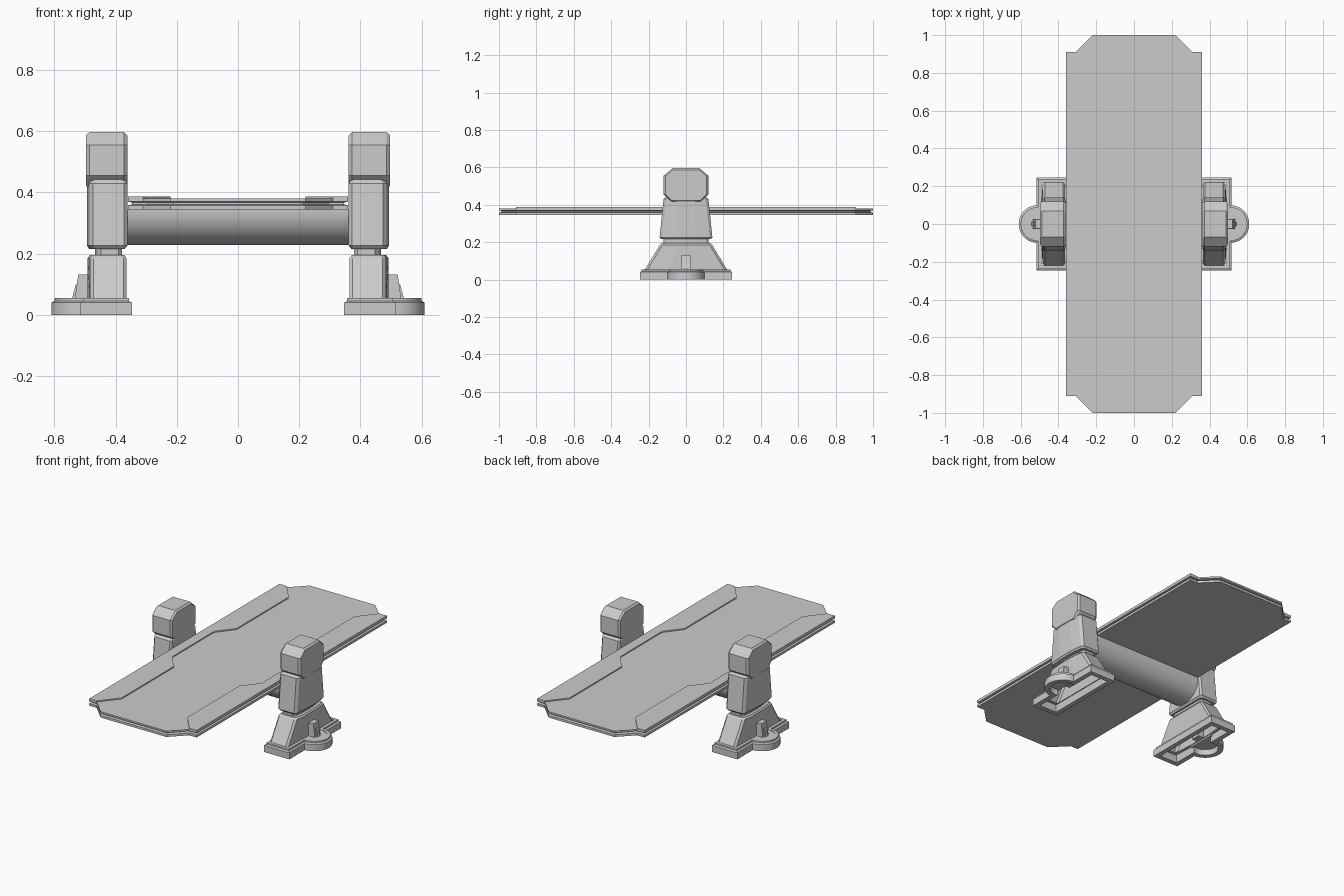
import bpy, bmesh, math

if "Cube" in bpy.data.objects:
    bpy.data.objects.remove(bpy.data.objects["Cube"])


def loft(name, rings, cap=True, closed=False, mirror=False):
    """Skin a list of equal-length 3D rings."""
    bm = bmesh.new()
    rv = [[bm.verts.new(p) for p in r] for r in rings]
    n = len(rv[0])
    pairs = list(zip(rv, rv[1:]))
    if closed:
        pairs.append((rv[-1], rv[0]))
    for a, b in pairs:
        for i in range(n):
            j = (i + 1) % n
            bm.faces.new((a[i], a[j], b[j], b[i]))
    if cap and not closed:
        bm.faces.new(rv[0][::-1])
        bm.faces.new(rv[-1])
    bmesh.ops.recalc_face_normals(bm, faces=bm.faces)
    me = bpy.data.meshes.new(name)
    bm.to_mesh(me)
    bm.free()
    ob = bpy.data.objects.new(name, me)
    bpy.context.collection.objects.link(ob)
    if mirror:
        ob.modifiers.new("Mirror", 'MIRROR')
    return ob


def flat(pts, z):
    return [(x, y, z) for x, y in pts]


def smooth(ob, angle=35):
    bpy.context.view_layer.objects.active = ob
    ob.select_set(True)
    bpy.ops.object.shade_smooth_by_angle(angle=math.radians(angle))
    ob.select_set(False)


# Deck outline with notched, chamfered corners, shrunk by d
def deck_outline(d=0.0):
    q = [(0.36 - d, 0.91 - d), (0.31 - d, 0.91 - d), (0.22 - d / 2, 1 - d)]
    top = q + [(-x, y) for x, y in q[::-1]]
    return top + [(-x, -y) for x, y in top]


# Deck: two plates around a recessed core
lo, mid = deck_outline(), deck_outline(0.014)
loft("deck_slab", [flat(lo, 0.344), flat(lo, 0.358), flat(mid, 0.361),
                   flat(mid, 0.367), flat(lo, 0.370), flat(lo, 0.380)])

# Raised rims along both long edges of the deck
rim = [(0.36, 0.91), (0.31, 0.91), (0.22, 0.80), (0.22, 0.30), (0.30, 0.20)]
rim = rim + [(x, -y) for x, y in rim[::-1]]
loft("deck_rim", [flat(rim, 0.379), flat(rim, 0.387)], mirror=True)

# Half-round cross beam under the deck
R = 0.117
arc = [(R * math.cos(a), 0.345 - R * math.sin(a))
       for a in (math.pi * i / 32 for i in range(33))]
beam = loft("cross_beam", [[(x, y, z) for y, z in arc] for x in (-0.37, 0.37)])
smooth(beam)


# Plan section of a post: flat inside, faceted outside
def plan(x0, x1, hy, z):
    m = hy * 0.36
    h = [(x0, -hy + 0.01), (x0 + 0.01, -hy), (x1 - 0.02, -hy),
         (x1 - 0.008, -hy + 0.014), (x1, -m)]
    return flat(h + [(x, -y) for x, y in h[::-1]], z)


# Hollow sloped foot, then neck and upper body of the post
loft("lower_leg", [plan(0.38, 0.475, 0.11, 0.175), plan(0.38, 0.475, 0.20, 0.045),
                   plan(0.365, 0.492, 0.225, 0.045), plan(0.365, 0.492, 0.14, 0.185),
                   plan(0.372, 0.485, 0.13, 0.195)], mirror=True)
loft("lower_neck", [plan(0.38, 0.468, 0.12, 0.185), plan(0.38, 0.468, 0.12, 0.225)],
     mirror=True)
loft("post_body", [plan(0.37, 0.487, 0.132, 0.216), plan(0.362, 0.494, 0.141, 0.226),
                   plan(0.362, 0.494, 0.120, 0.43), plan(0.37, 0.487, 0.108, 0.442)],
     mirror=True)
loft("upper_neck", [plan(0.375, 0.48, 0.095, 0.43), plan(0.375, 0.48, 0.095, 0.46)],
     mirror=True)


# Octagonal head with bevelled rims
def head_ring(x, d):
    h = [(0.07, 0.597 - d), (0.119 - d, 0.555), (0.119 - d, 0.455), (0.075, 0.412 + d)]
    return [(x, y, z) for y, z in h + [(-y, z) for y, z in h[::-1]]]


loft("post_head", [head_ring(0.362, 0.01), head_ring(0.372, 0),
                   head_ring(0.486, 0), head_ring(0.497, 0.01)], mirror=True)


# Base outline: rectangle with a round lobe on the outer side
def lobe(d):
    r = 0.1 - d
    a0 = math.acos((0.007 - d) / r)
    return [(0.51 + r * math.cos(a), r * math.sin(a))
            for a in (-a0 + 2 * a0 * i / 24 for i in range(25))]


def base_outline(d):
    return ([(0.347 + d, 0.247 - d), (0.347 + d, -0.247 + d), (0.517 - d, -0.247 + d)]
            + lobe(d) + [(0.517 - d, 0.247 - d)])


# Hollow base ring with stepped top, and a lid over the lobe
outer, step, inner = base_outline(0), base_outline(0.01), base_outline(0.028)
base = loft("base", [flat(outer, 0), flat(outer, 0.04), flat(step, 0.045),
                     flat(step, 0.055), flat(inner, 0.055), flat(inner, 0)],
            closed=True, mirror=True)
smooth(base, 25)
lid = [(0.48, -0.09)] + lobe(0.02) + [(0.48, 0.09)]
loft("lobe_lid", [flat(lid, 0.035), flat(lid, 0.053)], mirror=True)


# Tapered bracket standing on the lobe
def box(x0, x1, hy, z):
    return flat([(x0, -hy), (x1, -hy), (x1, hy), (x0, hy)], z)


loft("bracket", [box(0.44, 0.535, 0.027, 0.045), box(0.44, 0.522, 0.025, 0.132)],
     mirror=True)
loft("bracket_key", [box(0.5, 0.545, 0.011, 0.045), box(0.5, 0.53, 0.009, 0.1)],
     mirror=True)
